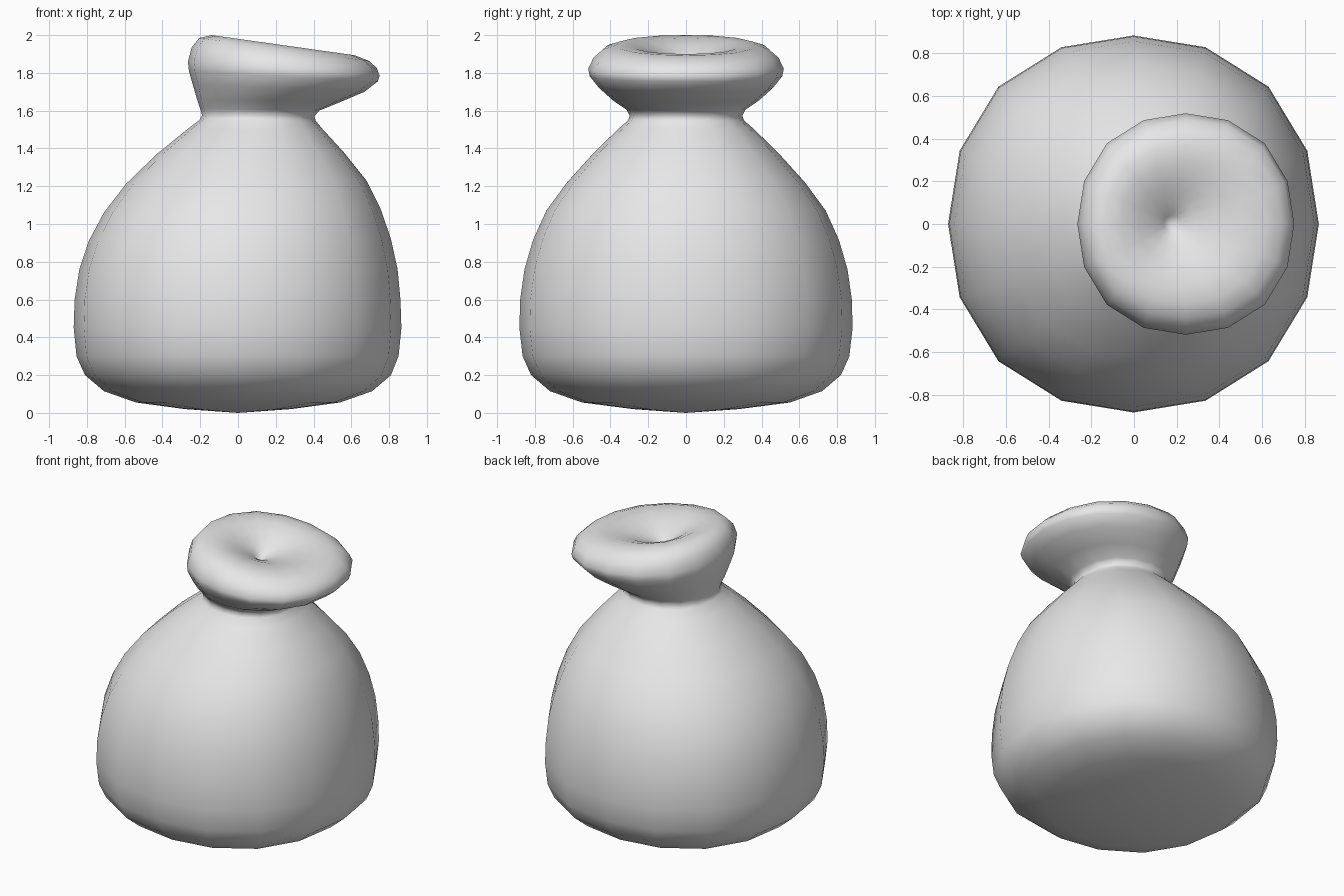
import bpy
import bmesh
import math

cube = bpy.data.objects.get("Cube")
if cube:
    bpy.data.objects.remove(cube, do_unlink=True)

SIDES = 16

# Plain cloth colour
cloth = bpy.data.materials.new("light_grey_cloth")
cloth.use_nodes = True
colour = (0.8, 0.8, 0.8, 1.0)
cloth.diffuse_color = colour
cloth.node_tree.nodes["Principled BSDF"].inputs["Base Color"].default_value = colour

# Each ring: left x, left z, right x, right z, half depth in y
RINGS = [
    # underside
    (-0.28, 0.02, 0.28, 0.02, 0.28),
    (-0.54, 0.055, 0.54, 0.055, 0.55),
    (-0.71, 0.115, 0.71, 0.115, 0.72),
    # belly
    (-0.81, 0.20, 0.81, 0.20, 0.82),
    (-0.855, 0.30, 0.85, 0.30, 0.865),
    (-0.87, 0.45, 0.865, 0.45, 0.882),
    (-0.865, 0.60, 0.86, 0.60, 0.878),
    (-0.84, 0.76, 0.845, 0.76, 0.855),
    (-0.79, 0.91, 0.81, 0.92, 0.81),
    # shoulders
    (-0.71, 1.06, 0.755, 1.08, 0.74),
    (-0.595, 1.21, 0.68, 1.23, 0.63),
    (-0.43, 1.37, 0.56, 1.38, 0.49),
    (-0.27, 1.50, 0.45, 1.50, 0.362),
    # tied neck
    (-0.205, 1.55, 0.412, 1.545, 0.308),
    (-0.19, 1.575, 0.405, 1.57, 0.298),
    (-0.20, 1.61, 0.43, 1.60, 0.315),
    # flared mouth
    (-0.217, 1.66, 0.54, 1.645, 0.385),
    (-0.24, 1.74, 0.67, 1.70, 0.46),
    (-0.26, 1.81, 0.74, 1.755, 0.51),
    (-0.265, 1.86, 0.75, 1.785, 0.518),
    (-0.245, 1.935, 0.735, 1.825, 0.49),
    (-0.205, 1.985, 0.695, 1.863, 0.44),
    (-0.14, 2.00, 0.62, 1.893, 0.37),
    # dimple inside the mouth
    (-0.06, 1.985, 0.51, 1.90, 0.28),
    (0.02, 1.945, 0.40, 1.89, 0.19),
    (0.09, 1.895, 0.29, 1.865, 0.105),
    (0.14, 1.85, 0.215, 1.84, 0.04),
]


def add_ring(bm, lx, lz, rx, rz, depth):
    """Sixteen-sided, slightly squared ring, tilted from left to right."""
    verts = []
    for i in range(SIDES):
        a = 2 * math.pi * i / SIDES
        k = 1 + 0.03 * math.sin(2 * a) ** 2
        c, s = math.cos(a) * k, math.sin(a) * k
        verts.append(bm.verts.new(((lx + rx) / 2 + (rx - lx) / 2 * c,
                                   depth * s,
                                   (lz + rz) / 2 + (rz - lz) / 2 * c)))
    return verts


bm = bmesh.new()
rings = [add_ring(bm, *r) for r in RINGS]

# Walls between neighbouring rings
for low, high in zip(rings, rings[1:]):
    for i in range(SIDES):
        j = (i + 1) % SIDES
        bm.faces.new((low[i], low[j], high[j], high[i]))

# Closed base and pinched bottom of the dimple
base = bm.verts.new((0, 0, 0))
pinch = bm.verts.new((0.17, 0, 1.81))
for i in range(SIDES):
    j = (i + 1) % SIDES
    bm.faces.new((base, rings[0][j], rings[0][i]))
    bm.faces.new((rings[-1][i], rings[-1][j], pinch))

for f in bm.faces:
    f.smooth = True

mesh = bpy.data.meshes.new("sack")
bm.to_mesh(mesh)
bm.free()
mesh.materials.append(cloth)
sack = bpy.data.objects.new("sack", mesh)
bpy.context.scene.collection.objects.link(sack)
